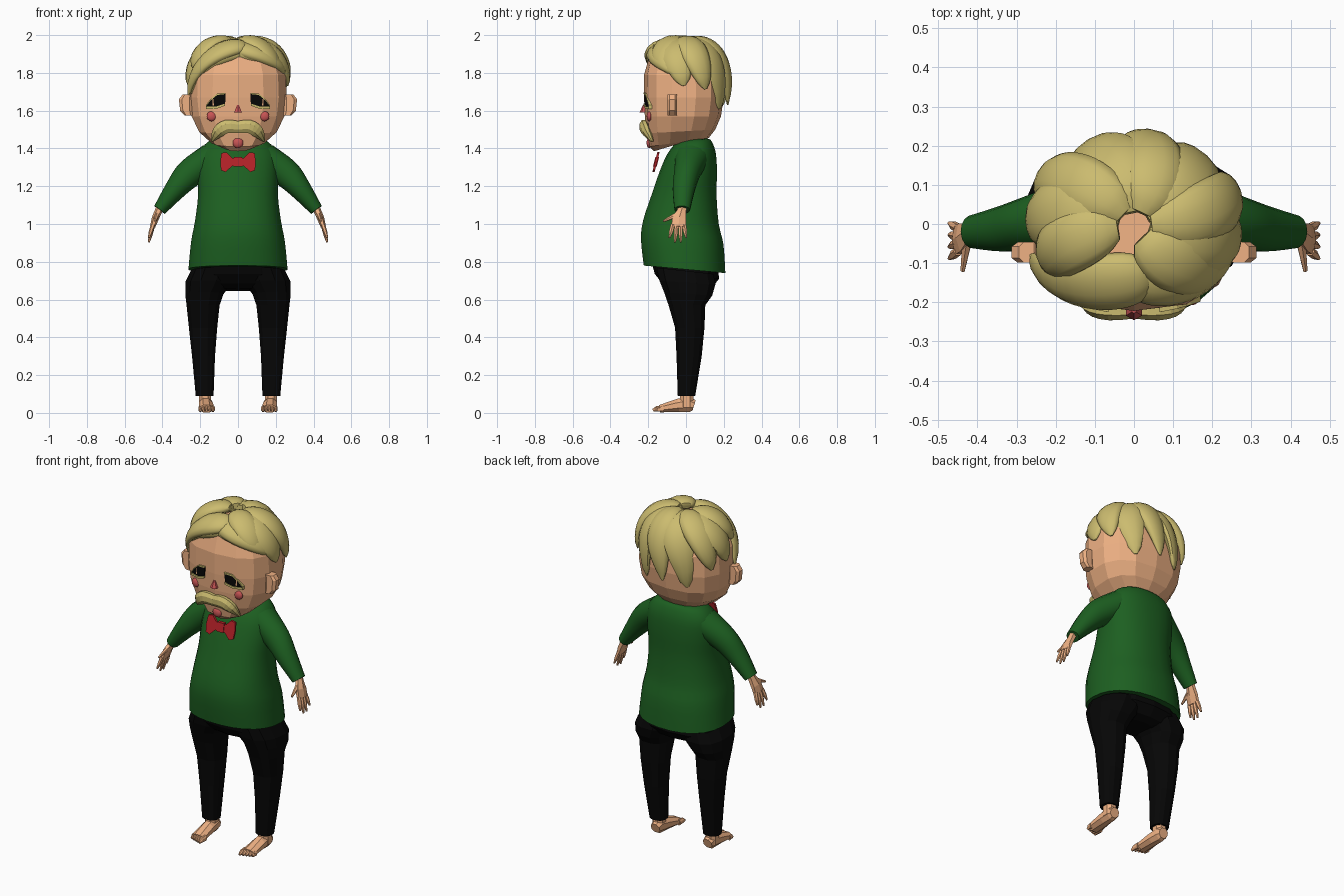
import bpy, bmesh, math
from mathutils import Vector as V

if "Cube" in bpy.data.objects:
    bpy.data.objects.remove(bpy.data.objects["Cube"])

COLORS = {"skin": (.86, .44, .23), "hair": (.6, .5, .16), "green": (.012, .115, .015),
          "black": (.002, .002, .002), "red": (.45, .015, .02), "pink": (.58, .09, .09)}
MATS = {}
for key, c in COLORS.items():
    MATS[key] = bpy.data.materials.new(key)
    MATS[key].diffuse_color = (*c, 1)


def finish(name, bm, color, smooth=False, mirror=False):
    bmesh.ops.recalc_face_normals(bm, faces=bm.faces)
    me = bpy.data.meshes.new(name)
    bm.to_mesh(me)
    bm.free()
    ob = bpy.data.objects.new(name, me)
    bpy.context.collection.objects.link(ob)
    me.materials.append(MATS[color])
    if mirror:
        ob.modifiers.new("mirror", 'MIRROR').use_mirror_merge = False
    if smooth:
        bpy.ops.object.select_all(action='DESELECT')
        ob.select_set(True)
        bpy.context.view_layer.objects.active = ob
        bpy.ops.object.shade_smooth_by_angle(angle=math.radians(50))
    return ob


def add_rings(bm, rings):
    vs = [[bm.verts.new(p) for p in r] for r in rings]
    n = len(rings[0])
    for a, b in zip(vs, vs[1:]):
        for i in range(n):
            bm.faces.new((a[i], a[(i + 1) % n], b[(i + 1) % n], b[i]))
    bm.faces.new(vs[0])
    bm.faces.new(vs[-1])


def spline(pts, steps):
    """Catmull-Rom through tuples of any size."""
    out = []
    for i in range(len(pts) - 1):
        a, b, c, d = (pts[max(i - 1, 0)], pts[i], pts[i + 1], pts[min(i + 2, len(pts) - 1)])
        for s in range(steps):
            t = s / steps
            out.append(tuple(.5 * (2 * q + (r - p) * t + (2 * p - 5 * q + 4 * r - u) * t * t
                                   + (3 * q - p - 3 * r + u) * t ** 3)
                             for p, q, r, u in zip(a, b, c, d)))
    return out + [pts[-1]]


def power(v, e):
    return math.copysign(abs(v) ** e, v)


def loft(name, rows, color, n=12, p=2.4, smooth=False, mirror=False):
    """Stack of rings: (z front, z back, x0, x1, y front, y back)."""
    rings = []
    for zf, zb, x0, x1, yf, yb in rows:
        ring = []
        for k in range(n):
            a = 2 * math.pi * (k + .5) / n
            u, w = power(math.cos(a), 2 / p), power(math.sin(a), 2 / p)
            ring.append(((x0 + x1) / 2 + u * (x1 - x0) / 2, (yf + yb) / 2 + w * (yb - yf) / 2,
                         zf + (zb - zf) * (w + 1) / 2))
        rings.append(ring)
    bm = bmesh.new()
    add_rings(bm, rings)
    return finish(name, bm, color, smooth, mirror)


def centred(rows):
    """Rows given as (z front, z back, half width, y front, y back)."""
    return [(a, b, -h, h, f, k) for a, b, h, f, k in rows]


def tubes(name, paths, color, up, n=8, smooth=False, mirror=False):
    """Tubes along rows of (x, y, z, half width, half thickness); up is the thickness side."""
    bm = bmesh.new()
    for rows in paths:
        pts = [V(r[:3]) for r in rows]
        rings = []
        for i, r in enumerate(rows):
            t = (pts[min(i + 1, len(pts) - 1)] - pts[max(i - 1, 0)]).normalized()
            side = t.cross(up(pts[i]) if callable(up) else V(up)).normalized()
            nrm = side.cross(t)
            rings.append([pts[i] + side * r[3] * math.cos(a) + nrm * r[4] * math.sin(a)
                          for a in (2 * math.pi * (k + .5) / n for k in range(n))])
        add_rings(bm, rings)
    return finish(name, bm, color, smooth, mirror)


def plate(name, pts, yfun, depth, color):
    """Mirrored flat outline in x, z laid on the depth yfun(x, z)."""
    bm = bmesh.new()
    add_rings(bm, [[(x, yfun(x, z) + d, z) for x, z in pts] for d in (0, depth)])
    return finish(name, bm, color, mirror=True)


def ball(name, loc, r, color, mirror=False):
    bm = bmesh.new()
    bmesh.ops.create_icosphere(bm, subdivisions=2, radius=r)
    for v in bm.verts:
        v.co = V((v.co.x, v.co.y / 2, v.co.z)) + V(loc)
    return finish(name, bm, color, True, mirror)


# head, neck, ears
loft("head", centred([(1.385, 1.455, .08, -.17, .06), (1.41, 1.455, .14, -.195, .12),
                      (1.48, 1.5, .21, -.208, .155), (1.57, 1.57, .25, -.218, .185),
                      (1.67, 1.67, .263, -.222, .2), (1.79, 1.79, .258, -.222, .198),
                      (1.885, 1.87, .222, -.195, .16), (1.94, 1.93, .13, -.12, .08)]),
     "skin", n=14, p=2.5)
loft("neck", centred([(1.36, 1.36, .11, -.04, .11), (1.5, 1.5, .1, -.05, .1)]), "skin", n=10)
loft("ear", [(z, z, .24, x, -.1, -.045) for z, x in
             ((1.575, .285), (1.6, .308), (1.66, .315), (1.685, .295))], "skin", n=8, p=3, mirror=True)


# drooping eyes with lashes following the eye edges
def face_y(x, z):
    return -.225 + 1.1 * x * x


def lash_y(x, z):
    return face_y(x, z) - .005


upper = [(.065, 1.688), (.11, 1.683), (.145, 1.655), (.17, 1.622)]
lower = [(.068, 1.638), (.115, 1.622), (.17, 1.622)]
plate("eye", upper + lower[-2::-1], face_y, .04, "black")
for part, edge, h in (("upper_lash", upper, .007), ("lower_lash", lower, -.012)):
    plate(part, edge + [(x, z + h) for x, z in reversed(edge)], lash_y, .03, "hair")

# cheeks, chin, nose, moustache
ball("cheek", (.14, -.195, 1.57), .027, "pink", True)
ball("chin_spot", (0, -.195, 1.43), .029, "pink")
bm = bmesh.new()
bmesh.ops.create_cone(bm, cap_ends=True, segments=6, radius1=.024, radius2=.006, depth=.04)
bmesh.ops.translate(bm, verts=bm.verts, vec=(0, -.222, 1.61))
finish("nose", bm, "pink")
tubes("moustache", [spline([(-.004, -.222, 1.512, .034, .02), (.06, -.224, 1.516, .038, .024),
                            (.105, -.208, 1.487, .034, .024), (.138, -.178, 1.438, .006, .008)], 3)],
      "hair", (0, -1, 0), mirror=True)


# hair: pointed locks lying on a dome, each from one angle and tilt to another
def lock(name, a0, a1, tilt0, tilt1, width, ease=1, lift=0):
    rows, steps = [], 16
    for i in range(steps + 1):
        t = .02 + .975 * i / steps
        a = math.radians(a0 + (a1 - a0) * t)
        q = math.radians(tilt0 + (tilt1 - tilt0) * t ** ease)
        f = t ** .4 * (1 - t) ** .55 / .51
        s = (1 + lift) * math.sin(q) ** .8
        rows.append((.265 * math.cos(a) * s, -.005 + .213 * math.sin(a) * s,
                     1.665 + .3 * (1 + lift / 2) * power(math.cos(q), .8), width * f, .04 * f))
    tubes(name, [rows], "hair", lambda p: p - V((0, 0, 1.6)), n=12, smooth=True)


for i in range(9):
    az = -32 + 30.5 * i
    odd = i % 2
    lock("hair_lock_%d" % (i + 1), az - 25, az, 4, 76 + 18 * math.sin(math.radians(az)) + 6 * odd,
         .078 + .01 * odd, 1, .06 * (1 - odd))
lock("fringe_right", -98, -12, 33, 70, .07, 1.8, .02)
lock("fringe_right_low", -97, -20, 44, 71, .034, 2, .02)
lock("fringe_left", -72, -160, 30, 90, .075, 2.5, .06)
lock("fringe_left_low", -80, -156, 43, 88, .042, 2.4, .02)

# sweater with sleeves
body = centred([(.78, .74, .264, -.225, .21), (.92, .89, .25, -.24, .2), (1.02, 1, .23, -.228, .175),
                (1.15, 1.15, .213, -.185, .163), (1.28, 1.28, .215, -.14, .165),
                (1.37, 1.38, .205, -.1, .158), (1.43, 1.44, .16, -.055, .135),
                (1.45, 1.452, .11, -.03, .115)])
loft("sweater", spline(body, 3), "green", n=24, p=2.3, smooth=True)
tubes("sleeve", [spline([(.14, .03, 1.35, .09, .08), (.255, .005, 1.268, .07, .076),
                         (.33, -.012, 1.185, .06, .058), (.415, -.02, 1.075, .042, .035)], 4)],
      "green", (.85, 0, .5), n=14, smooth=True, mirror=True)


# bow tie
def tie_y(x, z):
    return -.152 - .25 * (1.38 - z)


plate("bow_wing", [(0, 1.35), (.03, 1.35), (.06, 1.38), (.088, 1.376), (.094, 1.33), (.09, 1.285),
                   (.065, 1.275), (.03, 1.308), (0, 1.308)], tie_y, .012, "red")
plate("bow_knot", [(0, 1.355), (.022, 1.355), (.024, 1.305), (0, 1.305)],
      lambda x, z: tie_y(x, z) - .004, .02, "red")

# hands: palm, thumb and four fanned fingers
palm = [(.405, -.018, 1.11, .026, .022), (.42, -.022, 1.07, .027, .02),
        (.438, -.035, 1.03, .042, .019), (.452, -.04, .985, .044, .014)]
thumb = [(.425, -.035, 1.055, .016, .014), (.438, -.12, 1.015, .006, .006)]
fingers = []
for i in range(4):
    y0, y1, z1 = -.07 + .02 * i, -.088 + .03 * i, .9 + .012 * (i - 1.5) ** 2
    fingers.append([(.45, y0, .995, .012, .012),
                    (.462, (y0 + y1) / 2, (z1 + .99) / 2, .012, .011), (.472, y1, z1, .005, .005)])
tubes("hand", [palm, thumb] + fingers, "skin", (.9, 0, .35), n=6, mirror=True)

# trousers
loft("trouser_leg", [(.09, .09, .128, .225, -.045, .05), (.3, .3, .12, .245, -.052, .085),
                     (.45, .45, .108, .262, -.06, .1), (.57, .57, .095, .275, -.095, .105),
                     (.64, .62, .075, .282, -.12, .142), (.7, .68, .03, .282, -.145, .16),
                     (.77, .735, .02, .25, -.16, .15)], "black", n=12, mirror=True)
loft("trouser_seat", centred([(.66, .645, .1, -.09, .09), (.685, .66, .2, -.125, .135),
                              (.735, .71, .25, -.165, .175), (.79, .765, .23, -.18, .17)]), "black", n=14)

# feet: sole, toes and ankle
foot = [(.172, .043, .04, .03, .03), (.172, .02, .047, .036, .045), (.17, -.04, .04, .04, .038),
        (.167, -.14, .022, .044, .021)]
toes = [[(.132 + .017 * i, -.12, .022, .011, .018), (.132 + .017 * i, -.155 + .006 * i, .022, .011, .016),
         (.132 + .017 * i, -.175 + .006 * i, .014, .006, .008)] for i in range(5)]
tubes("foot", [foot] + toes, "skin", (0, 0, 1), n=8, mirror=True)
loft("ankle", [(z, z, .14, .21, -.035, .041) for z in (.03, .13)], "skin", n=8, mirror=True)

for m in bpy.data.materials:
    if m.users and not m.is_grease_pencil:
        m.use_nodes = True
        m.node_tree.nodes["Principled BSDF"].inputs["Base Color"].default_value = m.diffuse_color
